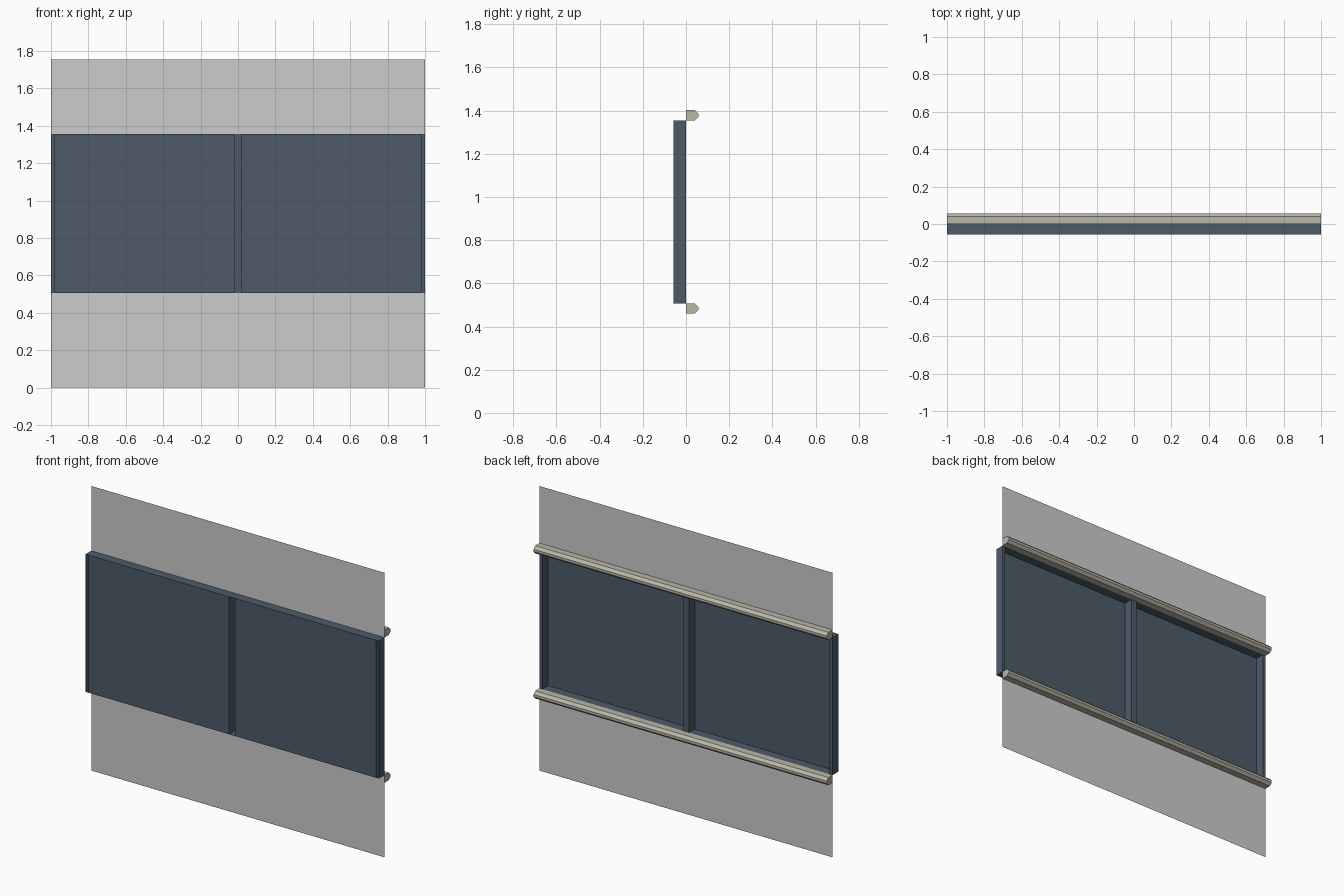
import bpy

default = bpy.data.objects.get("Cube")
if default:
    bpy.data.objects.remove(default, do_unlink=True)

HALF = 1.0                  # half of the overall width
DEPTH = 0.057               # projection of the panels and of the rails
LOW, HIGH, TOP = 0.507, 1.355, 1.754
RIB = 0.02                  # half width of the recessed ribs
RAIL = 0.047                # rail height


def make_material(name, rgb):
    mat = bpy.data.materials.new(name)
    mat.use_nodes = True
    mat.diffuse_color = (*rgb, 1)
    bsdf = mat.node_tree.nodes["Principled BSDF"]
    bsdf.inputs["Base Color"].default_value = (*rgb, 1)
    bsdf.inputs["Roughness"].default_value = 0.8
    return mat


grey = make_material("wall grey", (0.604, 0.604, 0.604))
blue = make_material("slate blue", (0.074, 0.105, 0.141))
stone = make_material("stone beige", (0.49, 0.468, 0.392))


def make_object(name, verts, faces, mat):
    mesh = bpy.data.meshes.new(name)
    mesh.from_pydata(verts, [], faces)
    mesh.materials.append(mat)
    obj = bpy.data.objects.new(name, mesh)
    bpy.context.collection.objects.link(obj)
    return obj


def upright_sheet(name, profile, z0, z1, mat):
    """Raise an open (x, y) profile into a thin sheet."""
    n = len(profile)
    verts = [(x, y, z) for z in (z0, z1) for x, y in profile]
    faces = [(i, i + 1, n + i + 1, n + i) for i in range(n - 1)]
    return make_object(name, verts, faces, mat)


def flat_plate(name, z, up, mat):
    """Horizontal sheet closing the panel box."""
    verts = [(-HALF, -DEPTH, z), (HALF, -DEPTH, z), (HALF, 0, z), (-HALF, 0, z)]
    order = (0, 1, 2, 3) if up else (3, 2, 1, 0)
    return make_object(name, verts, [order], mat)


def rail(name, z0, mat):
    """Bar with chamfered outer edges, open where it meets the wall."""
    cut = 0.016
    profile = [(0, 0), (DEPTH - cut, 0), (DEPTH, cut), (DEPTH, RAIL - cut),
               (DEPTH - cut, RAIL), (0, RAIL)]
    n = len(profile)
    verts = [(x, y, z0 + z) for x in (-HALF, HALF) for y, z in profile]
    faces = [(i, i + 1, n + i + 1, n + i) for i in range(n - 1)]
    faces = [tuple(reversed(f)) for f in faces]
    faces += [tuple(reversed(range(n))), tuple(range(n, 2 * n))]
    return make_object(name, verts, faces, mat)


# Wall strips below and above the opening
wall_line = [(-HALF, 0), (HALF, 0)]
upright_sheet("lower_wall", wall_line, 0, LOW, grey)
upright_sheet("upper_wall", wall_line, HIGH, TOP, grey)

# Folded sheet: two projecting panels, recessed ribs and end returns
left_half = [(-HALF, -DEPTH), (-HALF, 0), (RIB - HALF, 0), (RIB - HALF, -DEPTH),
             (-RIB, -DEPTH), (-RIB, 0)]
right_half = [(-x, y) for x, y in reversed(left_half)]
upright_sheet("folded_panels", left_half + right_half, LOW, HIGH, blue)
flat_plate("panel_top", HIGH, True, blue)
flat_plate("panel_bottom", LOW, False, blue)

# Rails along the back of the opening
rail("upper_rail", HIGH, stone)
rail("lower_rail", LOW - RAIL, stone)
